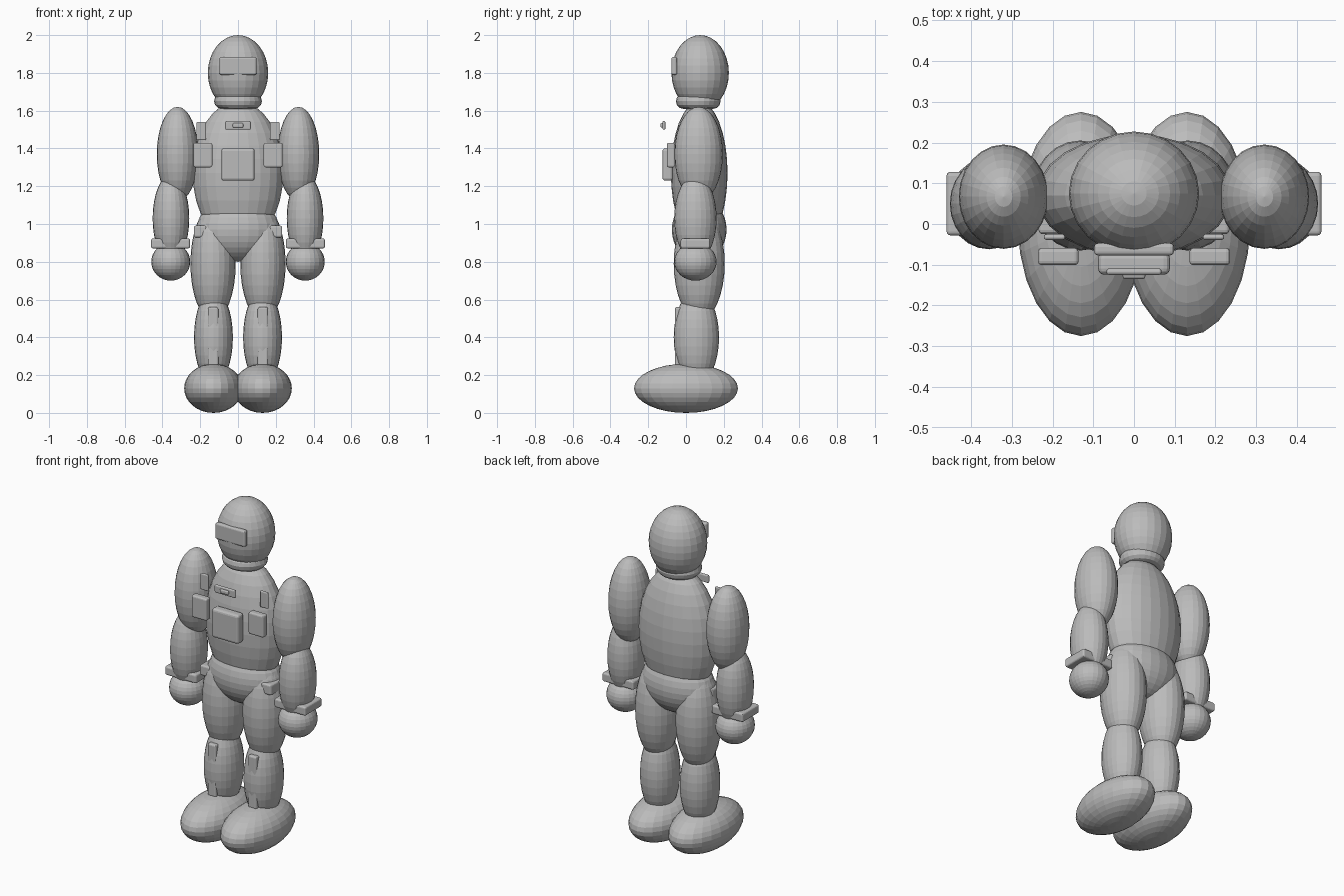
import bpy

if "Cube" in bpy.data.objects:
    bpy.data.objects.remove(bpy.data.objects["Cube"], do_unlink=True)

GREY = (0.5, 0.5, 0.5, 1.0)
grey = bpy.data.materials.new("plain_grey")
grey.use_nodes = True
grey.diffuse_color = GREY
grey.node_tree.nodes["Principled BSDF"].inputs["Base Color"].default_value = GREY


def finish(name, scale):
    ob = bpy.context.object
    ob.name = name
    ob.scale = scale
    bpy.ops.object.transform_apply(location=False, rotation=False, scale=True)
    ob.data.materials.append(grey)
    return ob


def ball(name, centre, radii):
    bpy.ops.mesh.primitive_uv_sphere_add(segments=24, ring_count=16, radius=1, location=centre)
    return finish(name, radii)


def block(name, centre, size, bevel=0.01):
    bpy.ops.mesh.primitive_cube_add(size=1, location=centre)
    ob = finish(name, size)
    mod = ob.modifiers.new("rounded_edges", 'BEVEL')
    mod.width = min(bevel, min(size) * 0.45)
    mod.segments = 3
    return ob


def pair(maker, name, centre, size):
    x, y, z = centre
    maker("left_" + name, (x, y, z), size)
    maker("right_" + name, (-x, y, z), size)


# Head, collar and body
ball("head", (0, 0.075, 1.8), (0.16, 0.152, 0.2))
bpy.ops.mesh.primitive_torus_add(major_segments=24, minor_segments=12, major_radius=0.087,
                                 minor_radius=0.04, location=(0, 0.065, 1.65))
finish("collar", (1, 0.93, 1))
ball("torso", (0, 0.07, 1.27), (0.24, 0.15, 0.38))
ball("pelvis", (0, 0.07, 0.97), (0.22, 0.145, 0.17))

# Limbs
pair(ball, "upper_arm", (0.32, 0.067, 1.37), (0.11, 0.128, 0.25))
pair(ball, "forearm", (0.355, 0.05, 1.03), (0.097, 0.112, 0.23))
pair(ball, "hand", (0.356, 0.05, 0.8), (0.103, 0.112, 0.1))
pair(ball, "thigh", (0.132, 0.07, 0.79), (0.12, 0.135, 0.3))
pair(ball, "shin", (0.13, 0.055, 0.4), (0.103, 0.12, 0.25))
pair(ball, "boot", (0.13, 0, 0.13), (0.155, 0.275, 0.13))

# Face and chest equipment
block("visor", (0, -0.062, 1.837), (0.196, 0.03, 0.095))
block("chest_pack", (0, -0.097, 1.315), (0.176, 0.055, 0.172), 0.015)
block("chest_plate", (0, -0.117, 1.522), (0.136, 0.016, 0.046))
block("chest_plate_inset", (0, -0.127, 1.522), (0.056, 0.016, 0.024))
pair(block, "chest_pouch", (0.186, -0.08, 1.365), (0.1, 0.042, 0.13))
pair(block, "shoulder_strap", (0.195, -0.032, 1.492), (0.052, 0.014, 0.096))

# Belt pouches, wrist bands and shin guards
pair(block, "belt_pouch", (0.2, 0.03, 0.96), (0.068, 0.11, 0.062))
pair(block, "wrist_band", (0.357, 0.05, 0.897), (0.206, 0.156, 0.052))
pair(block, "shin_guard", (0.132, -0.034, 0.405), (0.055, 0.05, 0.31))
